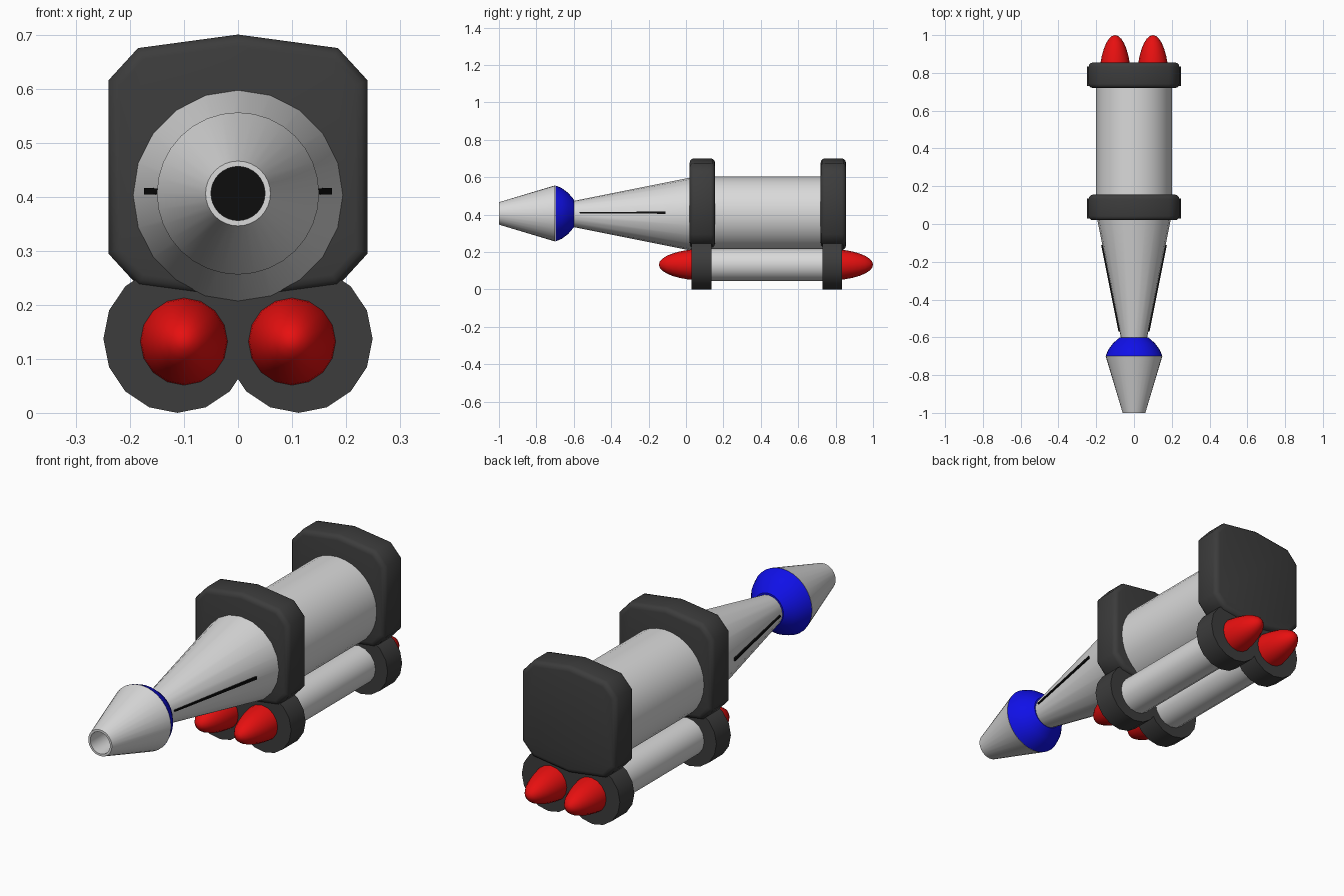
import bpy, bmesh, math
from mathutils import Vector

cube = bpy.data.objects.get("Cube")
if cube:
    bpy.data.objects.remove(cube, do_unlink=True)


def material(name, rgb):
    mat = bpy.data.materials.new(name)
    mat.use_nodes = True
    mat.diffuse_color = (*rgb, 1)
    mat.node_tree.nodes["Principled BSDF"].inputs["Base Color"].default_value = (*rgb, 1)
    return mat


grey = material("light grey", (0.7, 0.7, 0.7))
dark = material("dark grey", (0.045, 0.045, 0.045))
red = material("red", (0.8, 0.005, 0.005))
blue = material("blue", (0.005, 0.005, 0.8))
black = material("black", (0.004, 0.004, 0.004))


def finish(bm, name, mats, angle=35):
    bmesh.ops.remove_doubles(bm, verts=bm.verts, dist=1e-5)
    bmesh.ops.recalc_face_normals(bm, faces=bm.faces)
    mesh = bpy.data.meshes.new(name)
    bm.to_mesh(mesh)
    bm.free()
    for mat in mats:
        mesh.materials.append(mat)
    mesh.shade_smooth()
    mesh.set_sharp_from_angle(angle=math.radians(angle))
    obj = bpy.data.objects.new(name, mesh)
    bpy.context.collection.objects.link(obj)
    return obj


def lathe(name, profile, mats, x=0, z=0.403, sides=20, slots=None):
    """Turn (y, radius) points around an axis that runs along y."""
    bm = bmesh.new()
    rings = []
    for y, r in profile:
        turns = [math.tau * i / sides for i in range(sides)]
        rings.append([bm.verts.new((x + r * math.sin(a), y, z + r * math.cos(a))) for a in turns])
    for k in range(len(rings) - 1):
        a, b = rings[k], rings[k + 1]
        for i in range(sides):
            j = (i + 1) % sides
            face = bm.faces.new((a[i], a[j], b[j], b[i]))
            face.material_index = slots[k] if slots else 0
    return finish(bm, name, mats)


def collar(name, y0, y1):
    """Bevelled plate with cut corners and slightly peaked top and bottom."""
    mid = 0.455
    quarter = [(0, 0.245), (0.185, 0.22), (0.24, 0.16)]
    right = quarter + [(x, -h) for x, h in reversed(quarter)]
    outline = right + [(-x, h) for x, h in reversed(right) if x > 0]
    bm = bmesh.new()
    face = bm.faces.new([bm.verts.new((x, y0, mid + h)) for x, h in outline])
    new = bmesh.ops.extrude_face_region(bm, geom=[face])["geom"]
    bmesh.ops.translate(bm, verts=[v for v in new if isinstance(v, bmesh.types.BMVert)],
                        vec=(0, y1 - y0, 0))
    bmesh.ops.recalc_face_normals(bm, faces=bm.faces)
    rim = [e for e in bm.edges if abs(e.verts[0].co.y - e.verts[1].co.y) < 1e-4]
    bmesh.ops.bevel(bm, geom=rim, offset=0.022, segments=3, profile=0.5, affect='EDGES')
    return finish(bm, name, [dark], 50)


# Main body
lathe("main_body", [(0.05, 0), (0.05, 0.2), (0.8, 0.2), (0.8, 0)], [grey], sides=32)
lathe("front_cone", [(-0.62, 0), (-0.62, 0.066), (0.06, 0.202), (0.06, 0)], [grey])

# Nozzle with a deep bore, and the domed band behind it
lathe("nozzle", [(-0.75, 0), (-0.75, 0.05), (-1, 0.05), (-1, 0.06), (-0.7, 0.15), (-0.7, 0)],
      [grey, black], z=0.406, sides=32, slots=[1, 0, 0, 0, 0])
lathe("nozzle_band", [(-0.699, 0), (-0.699, 0.15), (-0.665, 0.136), (-0.63, 0.11),
                      (-0.6, 0.075), (-0.6, 0)], [blue], z=0.406, sides=32)

# Collars
collar("front_collar", 0.02, 0.155)
collar("rear_collar", 0.72, 0.855)

# Paired boosters with their rings and rounded tips
for side, label in ((-1, "right"), (1, "left")):
    x = 0.1 * side
    lathe(label + "_booster_tube", [(0.08, 0), (0.08, 0.087), (0.78, 0.087), (0.78, 0)],
          [grey], x, 0.132, 16)
    for end, y0, y1 in (("front", 0.03, 0.135), ("rear", 0.73, 0.835)):
        lathe(f"{label}_{end}_ring", [(y0, 0), (y0, 0.137), (y1, 0.137), (y1, 0)],
              [dark], 0.112 * side, 0.137, 16)
    for end, base, way in (("front", 0.105, -1), ("rear", 0.75, 1)):
        steps = [math.pi / 2 * i / 8 for i in range(9)]
        tip = [(base + way * 0.25 * math.sin(a), 0.085 * math.cos(a)) for a in steps]
        lathe(f"{label}_{end}_tip", [(base, 0)] + tip, [red], x, 0.132, 16)

    # Thin dark strip lying along the side of the cone
    start, stop = Vector((0.078, -0.57, 0.41)), Vector((0.17, -0.11, 0.41))
    bm = bmesh.new()
    bmesh.ops.create_cube(bm, size=1)
    for v in bm.verts:
        p = start.lerp(stop, v.co.y + 0.5)
        half = 0.003 + 0.003 * (v.co.y + 0.5)
        v.co = (side * (p.x + v.co.x * 0.008), p.y, p.z + 2 * half * v.co.z)
    finish(bm, label + "_cone_strip", [black])
